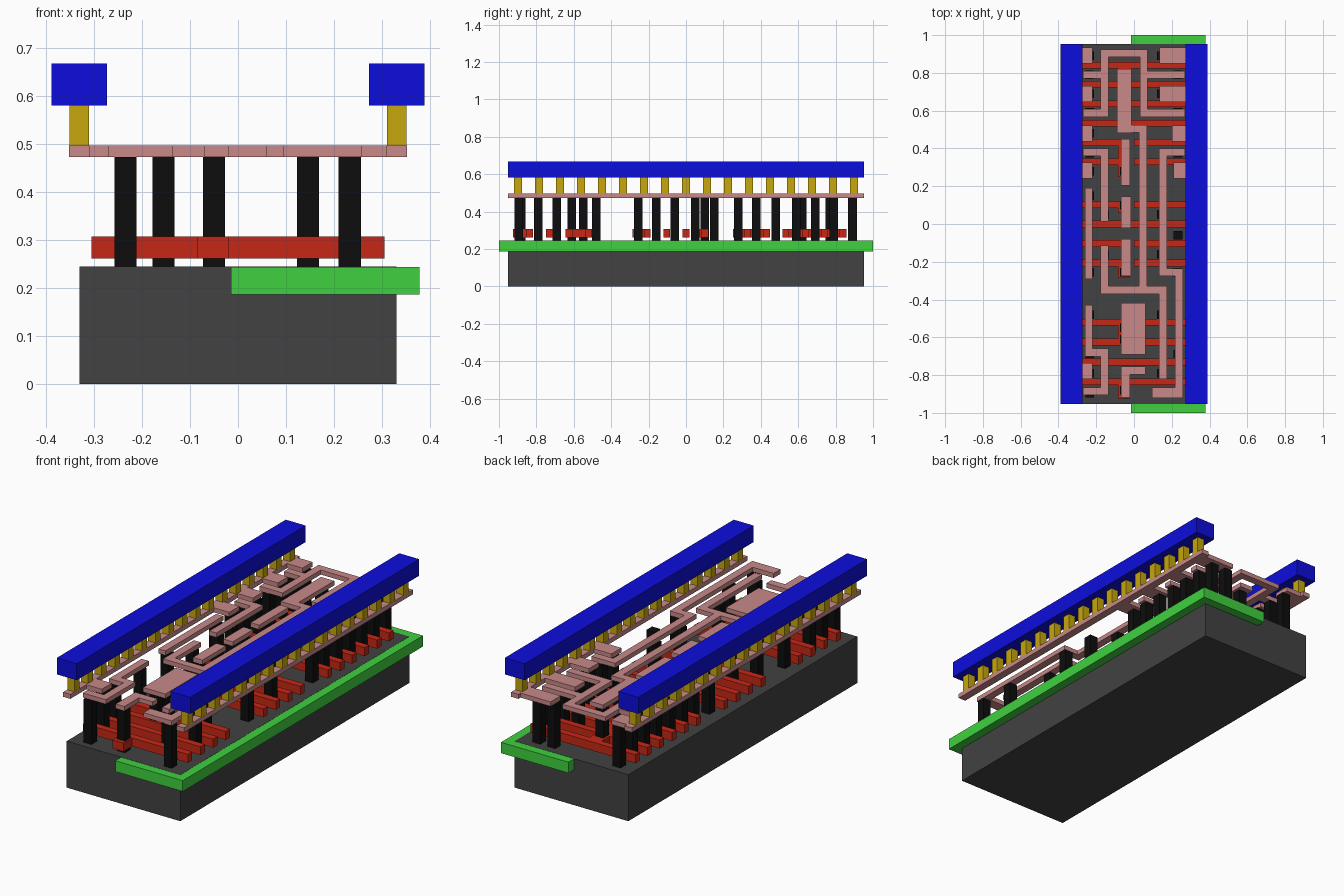
import bpy, bmesh
from mathutils import Matrix

L = 0.953     # half length of the cell
W = 0.0414    # narrow wire / contact width


def layer(name, boxes, z0, z1, color):
    """One object per layer; boxes are (x0, x1, y0, y1)."""
    bm = bmesh.new()
    for x0, x1, y0, y1 in boxes:
        m = Matrix.Translation(((x0 + x1) / 2, (y0 + y1) / 2, (z0 + z1) / 2))
        m = m @ Matrix.Diagonal((abs(x1 - x0), abs(y1 - y0), z1 - z0, 1))
        bmesh.ops.create_cube(bm, size=1, matrix=m)
    me = bpy.data.meshes.new(name)
    bm.to_mesh(me)
    bm.free()
    ob = bpy.data.objects.new(name, me)
    bpy.context.collection.objects.link(ob)
    mat = bpy.data.materials.new(name)
    mat.diffuse_color = (*color, 1)
    me.materials.append(mat)


def square(x, y, w=W):
    return (x - w / 2, x + w / 2, y - w / 2, y + w / 2)


def wire(*pts):
    """Right-angled wire through the points, square ends included."""
    h = W / 2
    return [(min(a[0], b[0]) - h, max(a[0], b[0]) + h,
             min(a[1], b[1]) - h, max(a[1], b[1]) + h)
            for a, b in zip(pts, pts[1:])]


# Base block and the well slab let into its top
layer("substrate", [(-0.331, 0.331, -L, L)], 0, 0.245, (0.054, 0.054, 0.054))
layer("well", [(-0.015, 0.378, -1, 1)], 0.187, 0.2442, (0.05, 0.64, 0.05))

# Gate strips across the cell
gates = []
for y in (0.84, 0.74, 0.637, 0.533, 0.0, -0.73, -0.835):
    gates.append((-0.305, 0.305, y - 0.018, y + 0.018))
for y in (0.432, 0.33, 0.102, -0.103, -0.207, -0.52, -0.625):
    gates += [(-0.305, -0.03, y - 0.018, y + 0.018),
              (0.0, 0.305, y - 0.018, y + 0.018)]
# Gate pads and jogs under the central contacts
gates += [(-0.085, -0.013, 0.515, 0.858), (-0.085, -0.02, 0.25, 0.45),
          (-0.085, -0.02, 0.06, 0.12), (-0.085, -0.02, -0.285, -0.19),
          (-0.085, 0.0, -0.643, -0.502), (-0.085, -0.02, -0.925, -0.817)]
layer("gate_strips", gates, 0.262, 0.307, (0.57, 0.02, 0.008))

# Contacts from base to wiring
columns = {
    -0.235: (0.89, 0.79, 0.69, 0.59, 0.48, 0.375, 0.28, 0.15, -0.255,
             -0.48, -0.69, -0.79, -0.895),
    -0.155: (0.05, -0.16),
    -0.05: (0.77, 0.62, 0.28, 0.1, -0.255, -0.61, -0.55, -0.88),
    0.146: (0.05, -0.16, -0.48, -0.79, 0.89, 0.69),
    0.233: (0.89, 0.79, 0.69, 0.59, 0.48, 0.375, 0.28, -0.06, -0.255,
            -0.69, -0.895),
}
layer("contacts", [square(x, y, 0.046) for x, ys in columns.items() for y in ys],
      0.245, 0.473, (0.004, 0.004, 0.004))

# Local wiring: rails with their taps
pink = []
for s in (-1, 1):
    pink.append((s * 0.31, s * 0.352, -L, L))
for y in (0.893, 0.688, 0.48, 0.283, -0.778):
    pink.append((-0.31, -0.22, y - 0.042, y + 0.042))
for y, x in ((0.893, 0.135), (0.688, 0.135), (0.48, 0.2), (0.283, 0.208)):
    pink.append((x, 0.31, y - 0.042, y + 0.042))
# Output loop with its branches
pink += wire((-0.25, 0.587), (-0.157, 0.587), (-0.157, 0.904),
             (0.052, 0.904), (0.052, 0.587), (0.25, 0.587))
pink += wire((-0.25, 0.79), (-0.157, 0.79)) + wire((0.052, 0.79), (0.25, 0.79))
# Long centre net
pink += [(-0.09, -0.013, 0.483, 0.82)]
pink += wire((-0.05, 0.504), (0.048, 0.504), (0.048, -0.35))
pink += wire((-0.157, -0.135), (-0.157, -0.35), (0.153, -0.35), (0.153, -0.8))
# Side nets
pink += wire((-0.25, 0.38), (-0.157, 0.38), (-0.157, 0.035))
pink += wire((0.25, 0.38), (0.153, 0.38), (0.153, -0.255),
             (0.238, -0.255), (0.238, -0.85))
pink += wire((-0.24, 0.17), (-0.24, -0.27))
pink += wire((-0.24, -0.45), (-0.24, -0.68), (-0.157, -0.68),
             (-0.157, -0.885), (-0.25, -0.885))
pink += [(0.095, 0.259, -0.922, -0.865)]
# Centre pads
pink += [(-0.07, -0.02, 0.205, 0.45), (-0.07, -0.015, -0.022, 0.145),
         (-0.07, -0.015, -0.275, -0.08), (-0.07, 0.06, -0.69, -0.418),
         (-0.07, 0.06, -0.796, -0.755), (-0.07, -0.02, -0.918, -0.755)]
layer("local_wiring", pink, 0.473, 0.497, (0.58, 0.25, 0.25))

# Posts and power rails on both sides
layer("posts", [square(s * 0.331, (i - 8) * 0.1122) for s in (-1, 1)
                for i in range(17)], 0.497, 0.581, (0.57, 0.39, 0.004))
layer("power_rails", [(s * 0.273, s * 0.389, -L, L) for s in (-1, 1)],
      0.581, 0.668, (0.004, 0.004, 0.72))
